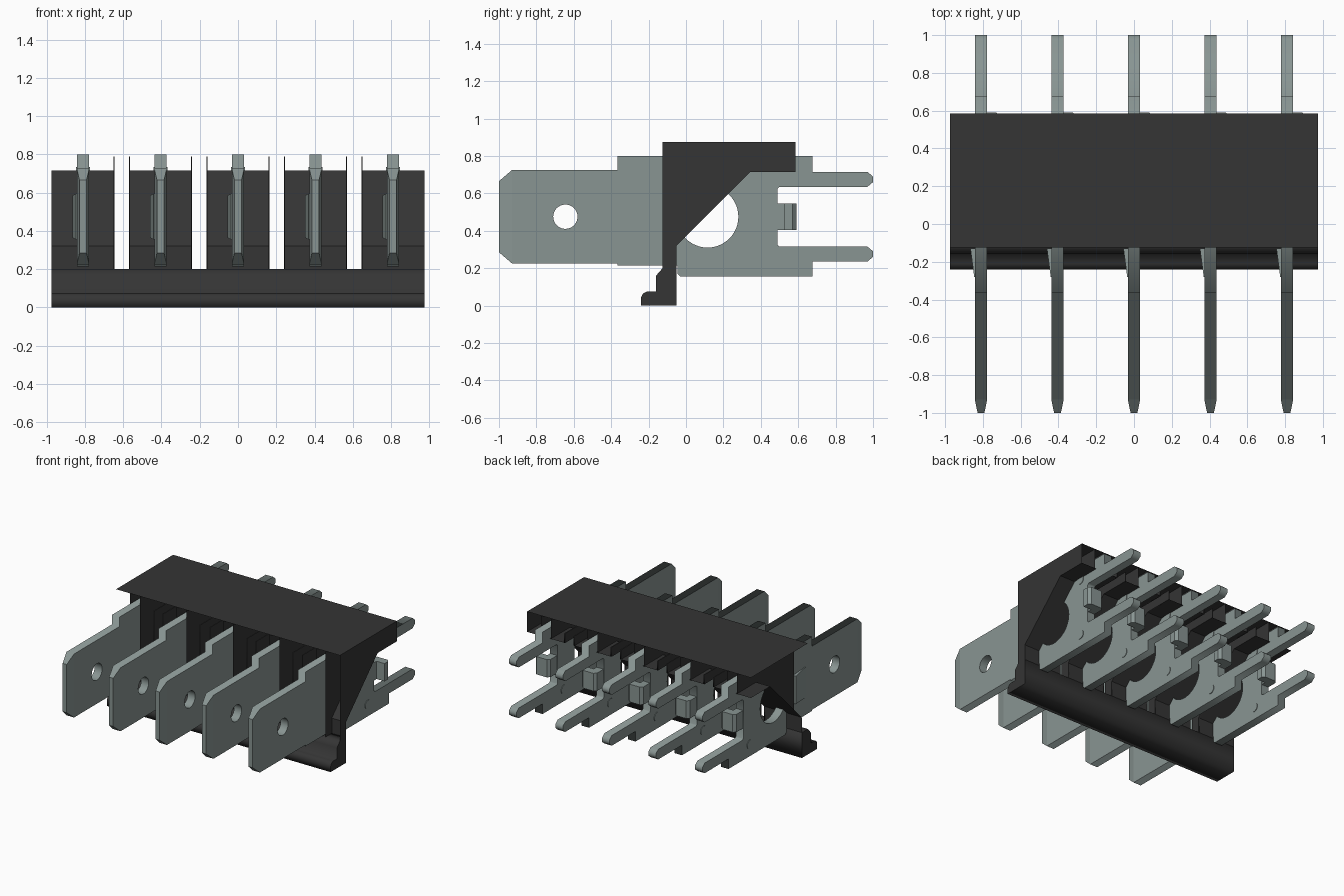
import bpy, bmesh, math
from mathutils import Matrix

cube = bpy.data.objects.get("Cube")
if cube:
    bpy.data.objects.remove(cube, do_unlink=True)


def material(name, colour):
    m = bpy.data.materials.new(name)
    m.use_nodes = True
    m.diffuse_color = colour
    bsdf = m.node_tree.nodes["Principled BSDF"]
    bsdf.inputs["Base Color"].default_value = colour
    bsdf.inputs["Roughness"].default_value = 0.6
    return m


BLACK = material("black_plastic", (0.035, 0.035, 0.035, 1))
METAL = material("grey_metal", (0.25, 0.30, 0.29, 1))
SIDE = Matrix(((0, 0, 1, 0), (1, 0, 0, 0), (0, 1, 0, 0), (0, 0, 0, 1)))


def add(name, mesh, mat, x=0):
    mesh.materials.clear()
    mesh.materials.append(mat)
    ob = bpy.data.objects.new(name, mesh)
    ob.location.x = x
    bpy.context.collection.objects.link(ob)
    return ob


def circle(y, z, r, n=32):
    return [(y + r * math.cos(2 * math.pi * i / n), z + r * math.sin(2 * math.pi * i / n)) for i in range(n)]


def plate(name, loops, thick):
    """Side profile in y and z, with optional holes, thickened along x."""
    cu = bpy.data.curves.new(name, "CURVE")
    cu.dimensions = "2D"
    cu.fill_mode = "BOTH"
    cu.extrude = thick / 2
    for loop in loops:
        sp = cu.splines.new("POLY")
        sp.points.add(len(loop) - 1)
        for p, (y, z) in zip(sp.points, loop):
            p.co = (y, z, 0, 1)
        sp.use_cyclic_u = True
    tmp = bpy.data.objects.new(name, cu)
    bpy.context.collection.objects.link(tmp)
    dg = bpy.context.evaluated_depsgraph_get()
    mesh = bpy.data.meshes.new_from_object(tmp.evaluated_get(dg))
    bpy.data.objects.remove(tmp, do_unlink=True)
    mesh.transform(SIDE)
    return mesh


def hull(name, points):
    bm = bmesh.new()
    for p in points:
        bm.verts.new(p)
    bmesh.ops.convex_hull(bm, input=bm.verts)
    mesh = bpy.data.meshes.new(name)
    bm.to_mesh(mesh)
    bm.free()
    return mesh


def sheet(name, verts):
    mesh = bpy.data.meshes.new(name)
    mesh.from_pydata(verts, [], [range(len(verts))])
    return mesh


W = 0.975
PITCH = 0.405
CENTRES = [PITCH * i for i in range(-2, 3)]

# Housing foot rail
foot = [(-0.24, 0), (-0.05, 0), (-0.05, 0.2), (-0.125, 0.2), (-0.16, 0.16),
        (-0.16, 0.075), (-0.21, 0.075), (-0.23, 0.065), (-0.24, 0.045)]
add("foot_rail", plate("foot_rail", [foot], 2 * W), BLACK)

# Housing roof and left end wall
add("roof", sheet("roof", [(-W, -0.125, 0.875), (W, -0.125, 0.875),
                           (W, 0.585, 0.875), (-W, 0.585, 0.875)]), BLACK)
under = [(-0.05, 0.2), (-0.05, 0.32), (0.345, 0.715), (0.585, 0.715)]


def wall(top):
    return [(-0.125, 0.2)] + under + [(0.585, top), (-0.125, top)]


add("left_end_wall", sheet("left_end_wall", [(W, y, z) for y, z in wall(0.875)]), BLACK)

# Sloped backing behind each terminal, with ribs beside the gaps
rib = plate("gap_rib", [wall(0.79)], 0.007)
pocket = sheet("pocket_wall", [(0, y, z) for y, z in wall(0.875)])
for c in CENTRES:
    a = -W if c == CENTRES[0] else c - 0.165
    b = W if c == CENTRES[-1] else c + 0.165
    verts = [(x, y, z) for y, z in under for x in (a, b)]
    faces = [(2 * i, 2 * i + 1, 2 * i + 3, 2 * i + 2) for i in range(3)]
    mesh = bpy.data.meshes.new("sloped_backing")
    mesh.from_pydata(verts, [], faces)
    add("sloped_backing", mesh, BLACK)
    if a > -W:
        add("gap_rib", rib, BLACK, a + 0.003)
    if b < W:
        add("gap_rib", rib, BLACK, b - 0.003)
    for s in (-1, 1):
        add("pocket_wall", pocket, BLACK, c + s * 0.042)

# Terminal blade: upper half of the rear fork is mirrored from the lower one
MID = 0.475
prong = [(0.675, 0.235), (0.97, 0.235), (1, 0.26), (1, 0.29), (0.97, 0.315),
         (0.5, 0.315), (0.49, 0.325)]
mirrored = [(y, 2 * MID - z) for y, z in reversed(prong)]
outline = [(-0.93, 0.225), (-0.365, 0.225), (-0.365, 0.215), (-0.045, 0.215),
           (-0.045, 0.17), (-0.03, 0.155), (0.675, 0.155)] + prong + mirrored + [
           (0.675, 0.8), (-0.365, 0.8), (-0.365, 0.725), (-0.93, 0.725)]
T = 0.065
blade = plate("blade", [outline, circle(-0.645, MID, 0.065), circle(0.115, MID, 0.165, 48)], T)

# Tapered tip, spring lance and bent rear tab
tip = hull("blade_tip", [(s * w, y, MID + t * h) for s in (-1, 1) for t in (-1, 1)
                         for y, w, h in ((-0.93, T / 2, 0.25), (-1, 0.018, 0.19))])
lance = hull("lance", [(x, y, MID + t * h) for t in (-1, 1)
                       for x, y, h in ((-0.02, -0.28, 0.12), (-0.036, -0.28, 0.12),
                                       (-0.056, -0.13, 0.11), (-0.02, -0.13, 0.11))])
stem = hull("tab_stem", [(x, y, z) for x in (-0.03, 0.03) for y in (0.48, 0.56)
                         for z in (0.405, 0.545)])
tab_top = [(-0.03, 0.525), (0.1, 0.525), (0.1, 0.57), (0.08, 0.59), (-0.01, 0.59), (-0.03, 0.57)]
tab = hull("bent_tab", [(x, y, z) for x, y in tab_top for z in (0.405, 0.545)])
stud = plate("stud", [circle(0, 0, 0.035, 16)], T + 0.008)

for c in CENTRES:
    for mesh in (blade, tip, lance, stem, tab):
        add(mesh.name, mesh, METAL, c)
    for z in (0.25, 0.7):
        ob = add("stud", stud, METAL, c)
        ob.location.y, ob.location.z = 0.41, z
